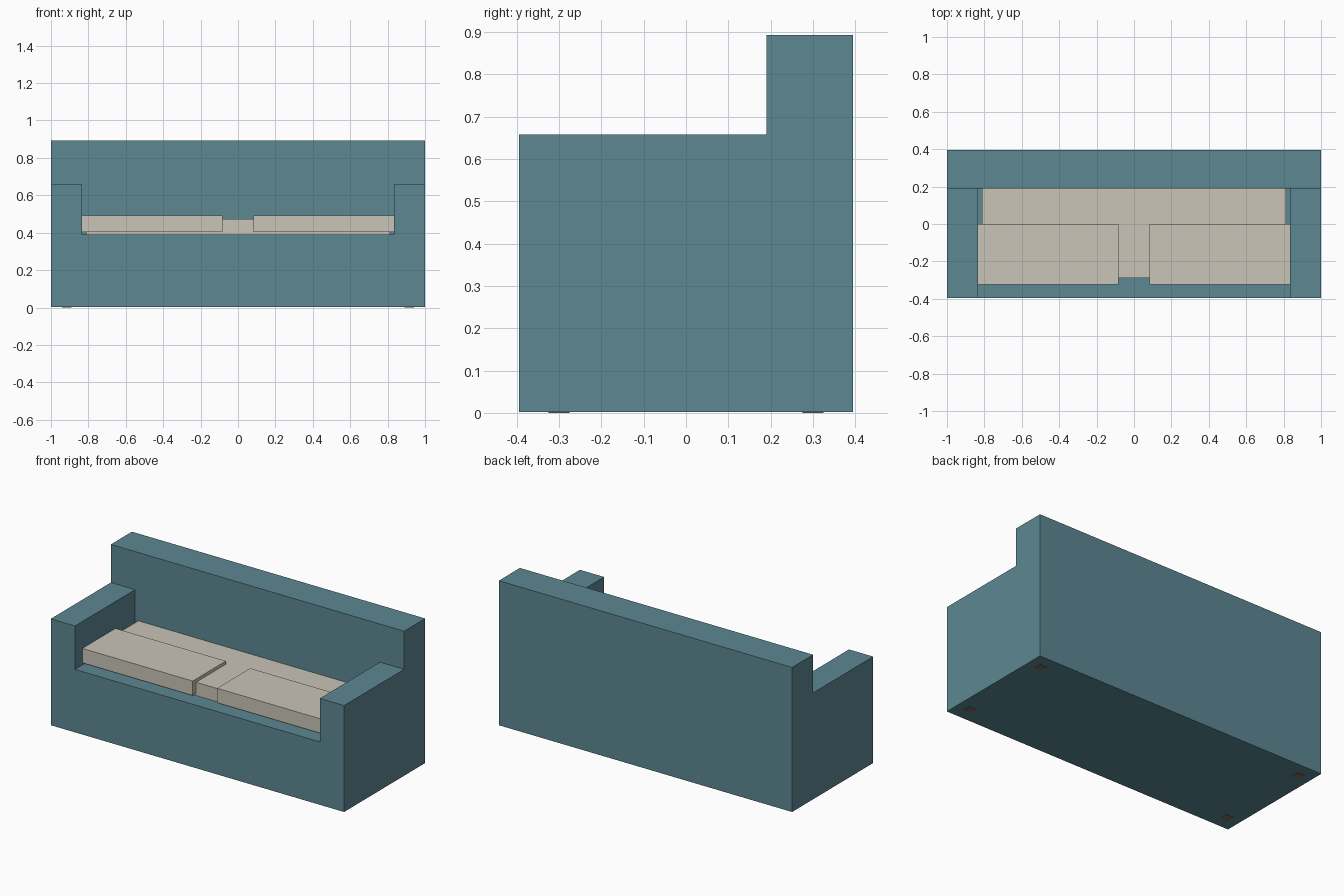
import bpy
import bmesh
from mathutils import Vector

default = bpy.data.objects.get("Cube")
if default:
    bpy.data.objects.remove(default, do_unlink=True)


def material(name, colour):
    mat = bpy.data.materials.new(name)
    mat.use_nodes = True
    mat.diffuse_color = (*colour, 1)
    mat.node_tree.nodes["Principled BSDF"].inputs["Base Color"].default_value = (*colour, 1)
    return mat


teal = material("teal fabric", (0.107, 0.245, 0.29))
cream = material("cream cushion", (0.59, 0.555, 0.48))
brown = material("brown wood", (0.22, 0.15, 0.11))


def extrude_profile(name, profile, y_front, y_back, mat):
    """Extrude an outline in the x-z plane along y."""
    bm = bmesh.new()
    face = bm.faces.new([bm.verts.new((x, y_front, z)) for x, z in profile])
    result = bmesh.ops.extrude_face_region(bm, geom=[face])
    moved = [v for v in result["geom"] if isinstance(v, bmesh.types.BMVert)]
    bmesh.ops.translate(bm, verts=moved, vec=Vector((0, y_back - y_front, 0)))
    bmesh.ops.recalc_face_normals(bm, faces=bm.faces)
    mesh = bpy.data.meshes.new(name)
    bm.to_mesh(mesh)
    bm.free()
    mesh.materials.append(mat)
    obj = bpy.data.objects.new(name, mesh)
    bpy.context.collection.objects.link(obj)
    return obj


def box(name, x, y, z, mat):
    outline = [(x[0], z[0]), (x[1], z[0]), (x[1], z[1]), (x[0], z[1])]
    return extrude_profile(name, outline, y[0], y[1], mat)


WIDTH, DEPTH = 1.0, 0.395       # half sizes
BACK_FRONT, BACK_TOP = 0.19, 0.893
ARM_IN, ARM_TOP, SEAT = 0.835, 0.658, 0.39
FLOOR = 0.002

# Base and both arms as one U-shaped block
half = [(WIDTH, FLOOR), (WIDTH, ARM_TOP), (ARM_IN, ARM_TOP), (ARM_IN, SEAT)]
outline = half + [(-x, z) for x, z in reversed(half)]
extrude_profile("base_and_arms", outline, -DEPTH, BACK_FRONT, teal)

# Tall backrest across the full width
box("backrest", (-WIDTH, WIDTH), (BACK_FRONT, DEPTH), (FLOOR, BACK_TOP), teal)

# Long lower cushion
box("seat_pad", (-0.813, 0.813), (-0.29, BACK_FRONT), (SEAT, 0.472), cream)

# Two front cushions and four feet set into the base
for side, sx in (("left", 1), ("right", -1)):
    box(f"{side}_cushion", sorted((sx * 0.083, sx * ARM_IN)),
        (-0.323, 0.0), (0.403, 0.492), cream)
    for end, y in (("front", -0.3), ("back", 0.3)):
        x = sx * 0.915
        box(f"{side}_{end}_foot", (x - 0.025, x + 0.025),
            (y - 0.025, y + 0.025), (0, 0.05), brown)
